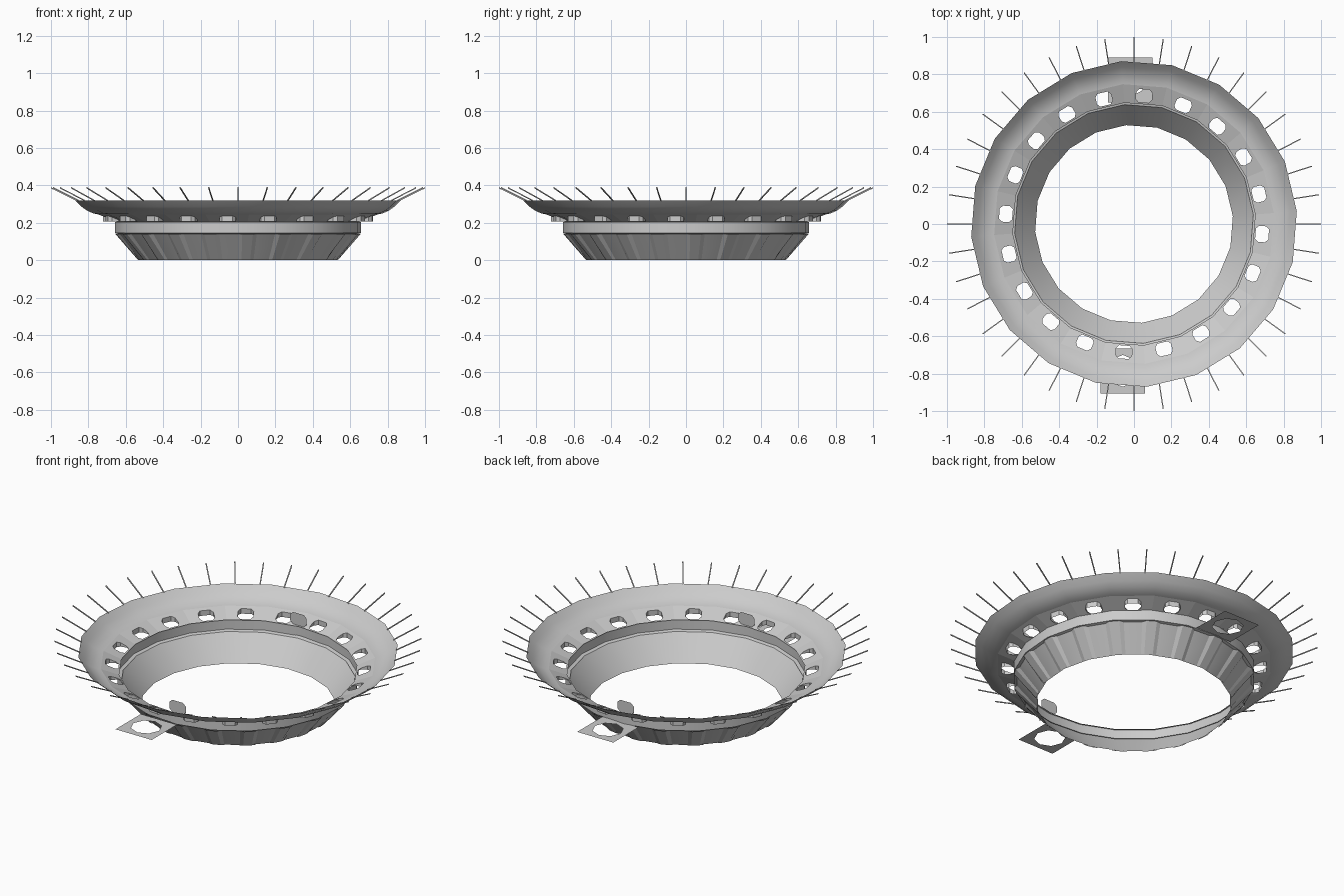
import bpy, bmesh
from math import sin, cos, radians, pi

if "Cube" in bpy.data.objects:
    bpy.data.objects.remove(bpy.data.objects["Cube"])

N = 20
STEP = 18
OFF = 4.5


def pt(r, deg, z):
    a = radians(deg)
    return (r * cos(a), r * sin(a), z)


def finish(bm, name, smooth=False):
    bmesh.ops.remove_doubles(bm, verts=bm.verts, dist=0.0002)
    me = bpy.data.meshes.new(name)
    bm.to_mesh(me)
    bm.free()
    ob = bpy.data.objects.new(name, me)
    bpy.context.collection.objects.link(ob)
    if smooth:
        bpy.ops.object.select_all(action='DESELECT')
        ob.select_set(True)
        bpy.context.view_layer.objects.active = ob
        bpy.ops.object.shade_smooth_by_angle(angle=radians(30))
    return ob


def face(bm, pts):
    return bm.faces.new([bm.verts.new(p) for p in pts])


def lathe(name, profile, smooth=True):
    """Revolve an (r, z) profile into a 20-sided ring."""
    bm = bmesh.new()
    for i in range(N):
        a, b = OFF + i * STEP, OFF + (i + 1) * STEP
        for (r0, z0), (r1, z1) in zip(profile, profile[1:]):
            face(bm, [pt(r0, a, z0), pt(r0, b, z0), pt(r1, b, z1), pt(r1, a, z1)])
    return finish(bm, name, smooth)


# Lower funnel, collar and flared rim
lathe("lower_funnel", [(0.53, 0), (0.645, 0.14)])
lathe("collar", [(0.64, 0.14), (0.66, 0.145), (0.66, 0.205), (0.65, 0.205)])
lathe("upper_rim", [(0.75, 0.245), (0.775, 0.25), (0.81, 0.265),
                    (0.84, 0.287), (0.873, 0.32)])

# Sloped band with one chamfered window and a downward sleeve per side
R0, Z0, R1, Z1 = 0.65, 0.205, 0.75, 0.245
OCT = [(-1, -.5), (-.65, -1), (.65, -1), (1, -.5), (1, .5), (.65, 1), (-.65, 1), (-1, .5)]
bm = bmesh.new()
for i in range(N):
    mid = OFF + (i + 0.5) * STEP
    flat = cos(radians(STEP / 2))
    half = sin(radians(STEP / 2))

    def panel(u, v):
        # u: tangential distance, v: 0..1 up the slope
        d = (R0 + (R1 - R0) * v) * flat
        a = radians(mid)
        return (d * cos(a) - u * sin(a), d * sin(a) + u * cos(a), Z0 + (Z1 - Z0) * v)

    hole = [panel(0.043 * x, 0.45 + 0.36 * y) for x, y in OCT]
    bl, br = panel(-R0 * half, 0), panel(R0 * half, 0)
    tr, tl = panel(R1 * half, 1), panel(-R1 * half, 1)
    face(bm, [bl, br, hole[2], hole[1]])
    face(bm, [br, hole[3], hole[2]])
    face(bm, [br, tr, hole[4], hole[3]])
    face(bm, [tr, hole[5], hole[4]])
    face(bm, [tr, tl, hole[6], hole[5]])
    face(bm, [tl, hole[7], hole[6]])
    face(bm, [tl, bl, hole[0], hole[7]])
    face(bm, [bl, hole[1], hole[0]])
    for j in range(8):
        p, q = hole[j], hole[(j + 1) % 8]
        face(bm, [p, q, (q[0], q[1], 0.207), (p[0], p[1], 0.207)])
finish(bm, "window_band")

# Ribs on the outside of the funnel
bm = bmesh.new()
for i in range(N):
    c = OFF + i * STEP
    lo = [pt(0.53, c - 4.5, 0.0), pt(0.534, c - 2.5, 0.0), pt(0.534, c + 2.5, 0.0), pt(0.53, c + 4.5, 0.0)]
    hi = [pt(0.64, c - 4.5, 0.14), pt(0.656, c - 2.5, 0.14), pt(0.656, c + 2.5, 0.14), pt(0.64, c + 4.5, 0.14)]
    for j in range(3):
        face(bm, [lo[j], lo[j + 1], hi[j + 1], hi[j]])
finish(bm, "funnel_ribs")

# Thin spikes around the rim
bm = bmesh.new()
W = 0.003
for i in range(40):
    a = radians(i * 9)
    ends = []
    for r, z in ((0.86, 0.318), (1.0, 0.387)):
        ends.append([(r * cos(a) - u * sin(a), r * sin(a) + u * cos(a), z + v)
                     for u, v in ((-W, -W), (W, -W), (W, W), (-W, W))])
    for j in range(4):
        k = (j + 1) % 4
        face(bm, [ends[0][j], ends[0][k], ends[1][k], ends[1][j]])
    face(bm, ends[1])
finish(bm, "rim_spikes")


# Square plates with an octagonal hole, front and back
def plate(name, cx, cy, z=0.147, s=0.12):
    bm = bmesh.new()
    for j in range(8):
        a, b = j * pi / 4, (j + 1) * pi / 4
        ring = []
        for t in (a, b):
            k = s / max(abs(cos(t)), abs(sin(t)))
            ring.append(((cx + 0.085 * cos(t), cy + 0.085 * sin(t), z),
                         (cx + k * cos(t), cy + k * sin(t), z)))
        face(bm, [ring[0][0], ring[0][1], ring[1][1], ring[1][0]])
    finish(bm, name)


plate("back_plate", -0.02, 0.77)
plate("front_plate", -0.06, -0.785)

# Small upright octagonal shutters behind the plates
for name, s in (("back_shutter", 1), ("front_shutter", -1)):
    bm = bmesh.new()
    face(bm, [(-0.055 * s + 0.055 * x, 0.652 * s, 0.245 + 0.036 * y) for x, y in OCT])
    finish(bm, name)
